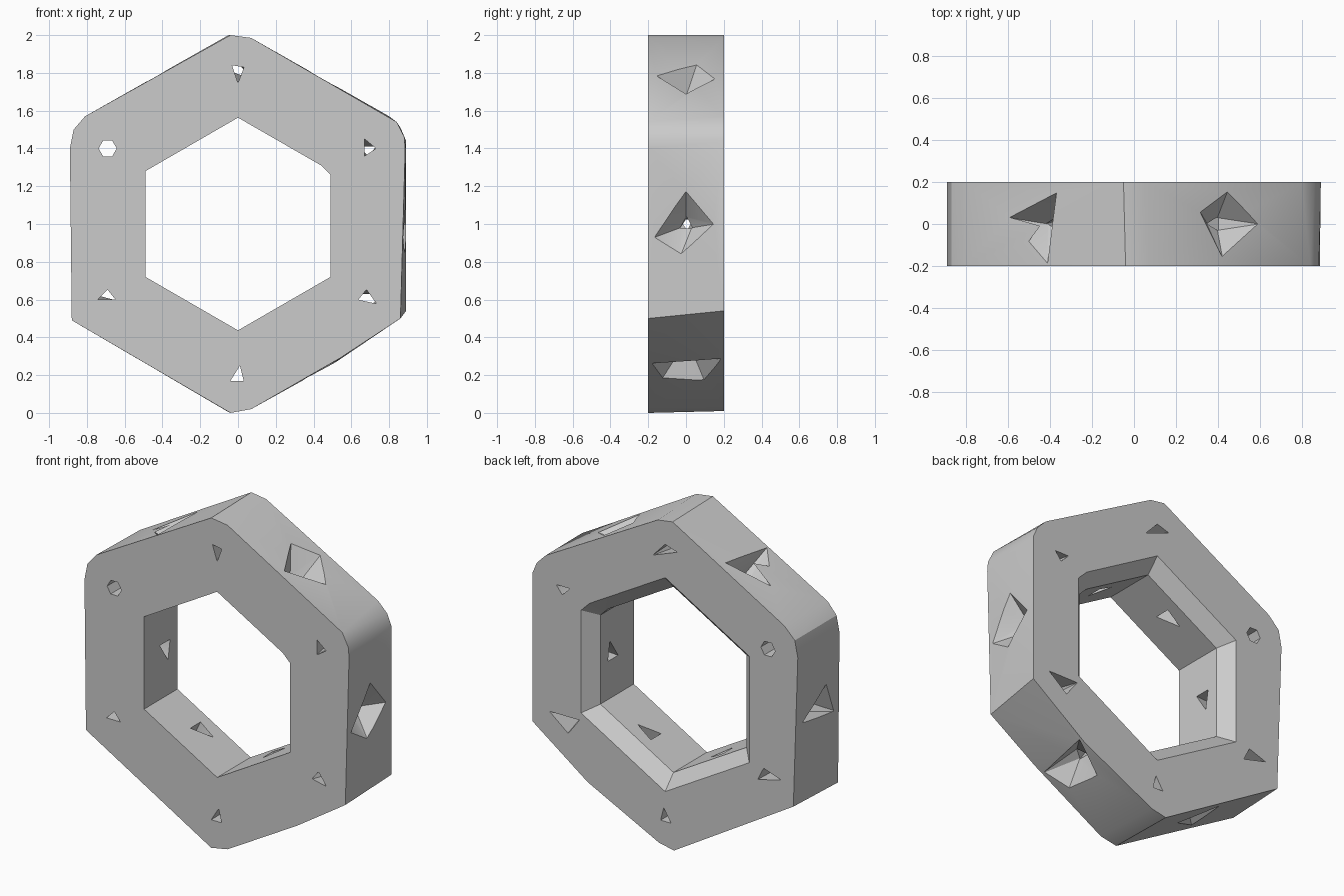
import bpy, bmesh, math
from mathutils import Vector

cube = bpy.data.objects.get("Cube")
if cube:
    bpy.data.objects.remove(cube, do_unlink=True)

CENTRE = Vector((0, 0, 1))

grey = bpy.data.materials.new("plain_grey")
grey.use_nodes = True
colour = (0.6, 0.6, 0.6, 1)
grey.diffuse_color = colour
grey.node_tree.nodes["Principled BSDF"].inputs["Base Color"].default_value = colour


def hull(name, points):
    """Closed convex solid around points given relative to the ring centre."""
    bm = bmesh.new()
    for p in points:
        bm.verts.new(Vector(p) + CENTRE)
    out = bmesh.ops.convex_hull(bm, input=bm.verts)
    loose = [v for v in bm.verts if not v.link_faces]
    bmesh.ops.delete(bm, geom=loose, context="VERTS")
    bmesh.ops.dissolve_limit(bm, angle_limit=0.01, verts=bm.verts, edges=bm.edges)
    bmesh.ops.recalc_face_normals(bm, faces=bm.faces)
    mesh = bpy.data.meshes.new(name)
    bm.to_mesh(mesh)
    bm.free()
    mesh.materials.append(grey)
    ob = bpy.data.objects.new(name, mesh)
    bpy.context.collection.objects.link(ob)
    return ob


def at_depth(outline, y, scale=1):
    return [(x * scale, y, z * scale) for x, z in outline]


def around(side, radius, pairs):
    """Points on a plane facing outward from one of the six sides."""
    a = math.radians(60 * side)
    c, s = math.cos(a), math.sin(a)
    return [(radius * c - t * s, y, radius * s + t * c) for t, y in pairs]


# Ring body with slightly uneven corners
front = [(-.04, 1), (.07, .985), (.84, .54), (.88, .46), (.885, .4), (.86, -.5), (.54, -.71),
         (.07, -.98), (-.04, -1), (-.88, -.51), (-.89, .4), (-.87, .5), (-.81, .57)]
back = [(-.05, 1), (.05, .985), (.8, .57), (.86, .51), (.89, .44), (.89, -.46), (.52, -.73),
        (.04, -.97), (-.06, -.99), (-.86, -.51), (-.89, .4), (-.87, .5), (-.8, .57)]
ring = hull("hex_ring", at_depth(front, -.2) + at_depth(back, .2))

# Hexagonal opening, chamfered at the back
opening = [(0, .563), (.44, .31), (.49, .26), (.49, -.28), (0, -.563), (-.49, -.28), (-.49, .28)]
cutters = [hull("opening_cutter", at_depth(opening, -.3) + at_depth(opening, .3)),
           hull("chamfer_cutter", at_depth(opening, .12) + at_depth(opening, .22, 1.19))]

# Small holes through the six corners: front shape, back shape
top = [(-.03, .84), (.03, .83), (0, .75)]
bottom = [(-.04, -.83), (.03, -.83), (.01, -.75)]
rounded = [(-.69 + .048 * math.cos(k * math.pi / 3), .4 + .048 * math.sin(k * math.pi / 3))
           for k in range(6)]
corner_holes = [
    (top, [(0, .85), (.08, .765), (-.08, .825)]),
    ([(.67, .45), (.67, .36), (.73, .4)], [(.73, .41), (.64, .41), (.69, .36)]),
    ([(.68, -.35), (.64, -.4), (.73, -.42)], [(.775, -.37), (.574, -.37), (.65, -.47)]),
    (bottom, bottom),
    ([(-.69, -.35), (-.74, -.4), (-.65, -.4)], [(-.66, -.33), (-.775, -.37), (-.62, -.41)]),
    (rounded, rounded),
]
for f, b in corner_holes:
    cutters.append(hull("corner_cutter", at_depth(f, -.21) + at_depth(b, .21)))

# Faceted countersunk pits on the six sides, each narrowing to a through hole
pits = [
    [(.18, 0), (0, .15), (-.17, -.03), (-.08, -.19)],
    [(.155, .06), (0, .16), (-.17, 0), (.03, -.16)],
    [(.17, .03), (-.09, .15), (-.04, -.19)],
    [(-.14, -.08), (.06, -.16), (.02, .15)],
    [(.16, 0), (-.06, .16), (-.1, -.14)],
    [(.06, -.19), (.12, .19), (-.12, .1), (-.1, -.13)],
]
neck = [(.035, 0), (-.02, .03), (-.02, -.03)]
inner = [(.07, .03), (-.05, .05), (-.05, -.05)]
for side, pit in enumerate(pits):
    cutters.append(hull("pit_cutter", around(side, .895, pit) + around(side, .76, neck)))
    cutters.append(hull("side_hole_cutter", around(side, .8, neck) + around(side, .47, inner)))

# Cut every opening, then keep the finished mesh
for c in cutters:
    mod = ring.modifiers.new(c.name, "BOOLEAN")
    mod.operation = "DIFFERENCE"
    mod.solver = "EXACT"
    mod.object = c
dg = bpy.context.evaluated_depsgraph_get()
finished = bpy.data.meshes.new_from_object(ring.evaluated_get(dg))
ring.modifiers.clear()
ring.data = finished
for c in cutters:
    bpy.data.objects.remove(c, do_unlink=True)

bpy.ops.object.select_all(action="DESELECT")
ring.select_set(True)
bpy.context.view_layer.objects.active = ring
bpy.ops.object.shade_smooth_by_angle(angle=math.radians(25))
